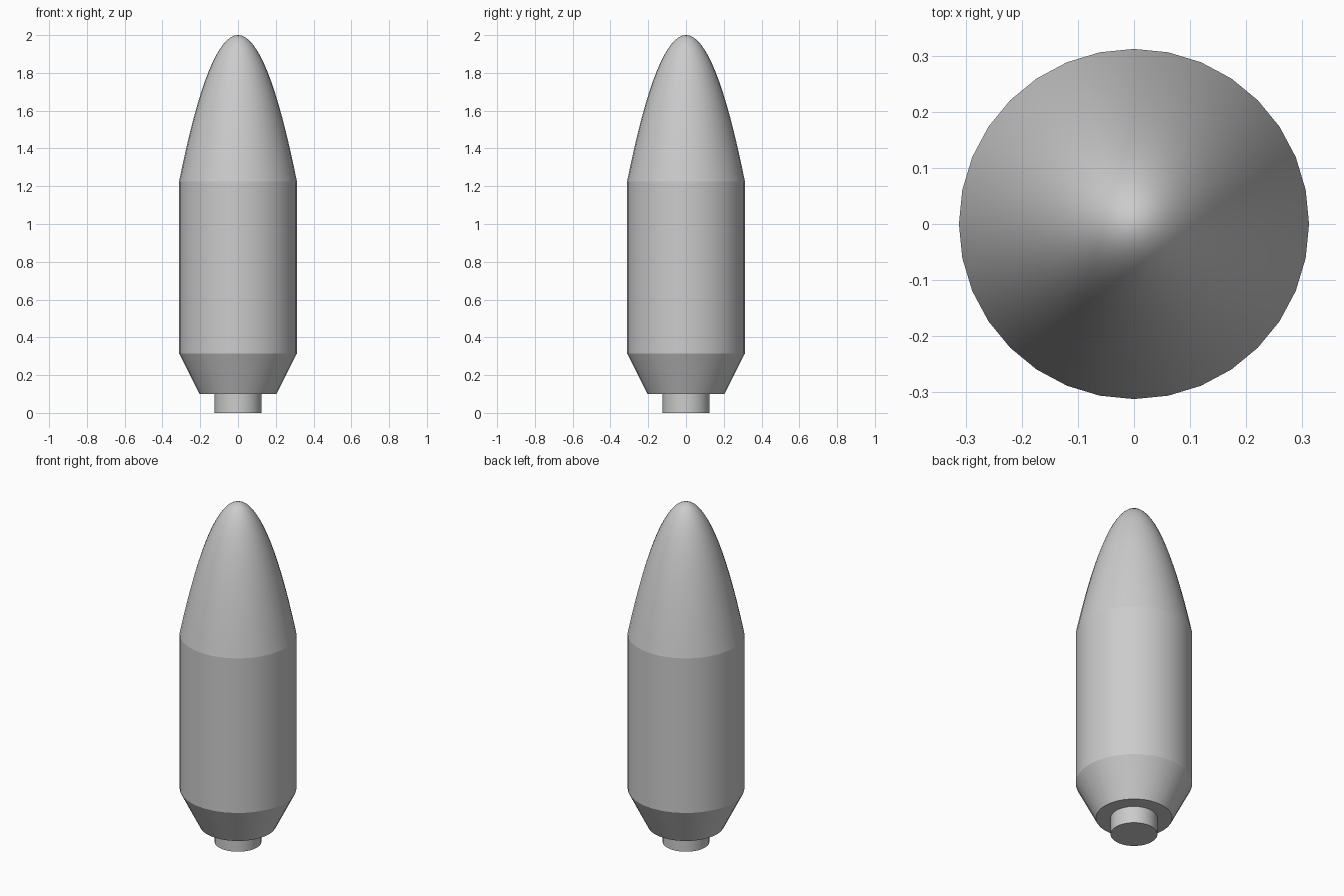
import bpy
import bmesh
import math

cube = bpy.data.objects.get("Cube")
if cube:
    bpy.data.objects.remove(cube, do_unlink=True)

SIDES = 32
RADIUS = 0.312
NOSE_BASE = 1.225
TOP = 2.0


def lathe(name, profile):
    """Revolve (radius, z) points around z; zero radius closes to a pole."""
    bm = bmesh.new()
    verts = [bm.verts.new((r, 0, z)) for r, z in profile]
    edges = [bm.edges.new(pair) for pair in zip(verts, verts[1:])]
    bmesh.ops.spin(bm, geom=verts + edges, cent=(0, 0, 0), axis=(0, 0, 1),
                   angle=math.tau, steps=SIDES, use_duplicate=False)
    bmesh.ops.remove_doubles(bm, verts=bm.verts, dist=0.0005)
    bmesh.ops.recalc_face_normals(bm, faces=bm.faces)
    mesh = bpy.data.meshes.new(name)
    bm.to_mesh(mesh)
    bm.free()
    obj = bpy.data.objects.new(name, mesh)
    bpy.context.collection.objects.link(obj)
    bpy.ops.object.select_all(action='DESELECT')
    obj.select_set(True)
    bpy.context.view_layer.objects.active = obj
    bpy.ops.object.shade_smooth_by_angle(angle=math.radians(30))
    return obj


def drum(name, r_low, z_low, r_high, z_high):
    """Closed cylinder or cone frustum."""
    return lathe(name, [(0, z_low), (r_low, z_low), (r_high, z_high), (0, z_high)])


# Tail stub, tapered tail and straight body
drum("tail_stub", 0.125, 0, 0.125, 0.1)
drum("tail_taper", 0.204, 0.1, RADIUS, 0.315)
drum("body", RADIUS, 0.315, RADIUS, NOSE_BASE)

# Parabolic nose with a rounded tip
steps = 16
nose = [(0, NOSE_BASE)]
for i in range(steps, -1, -1):
    s = i / steps
    nose.append((RADIUS * s, TOP - (TOP - NOSE_BASE) * s ** 2))
lathe("nose_cone", nose)
